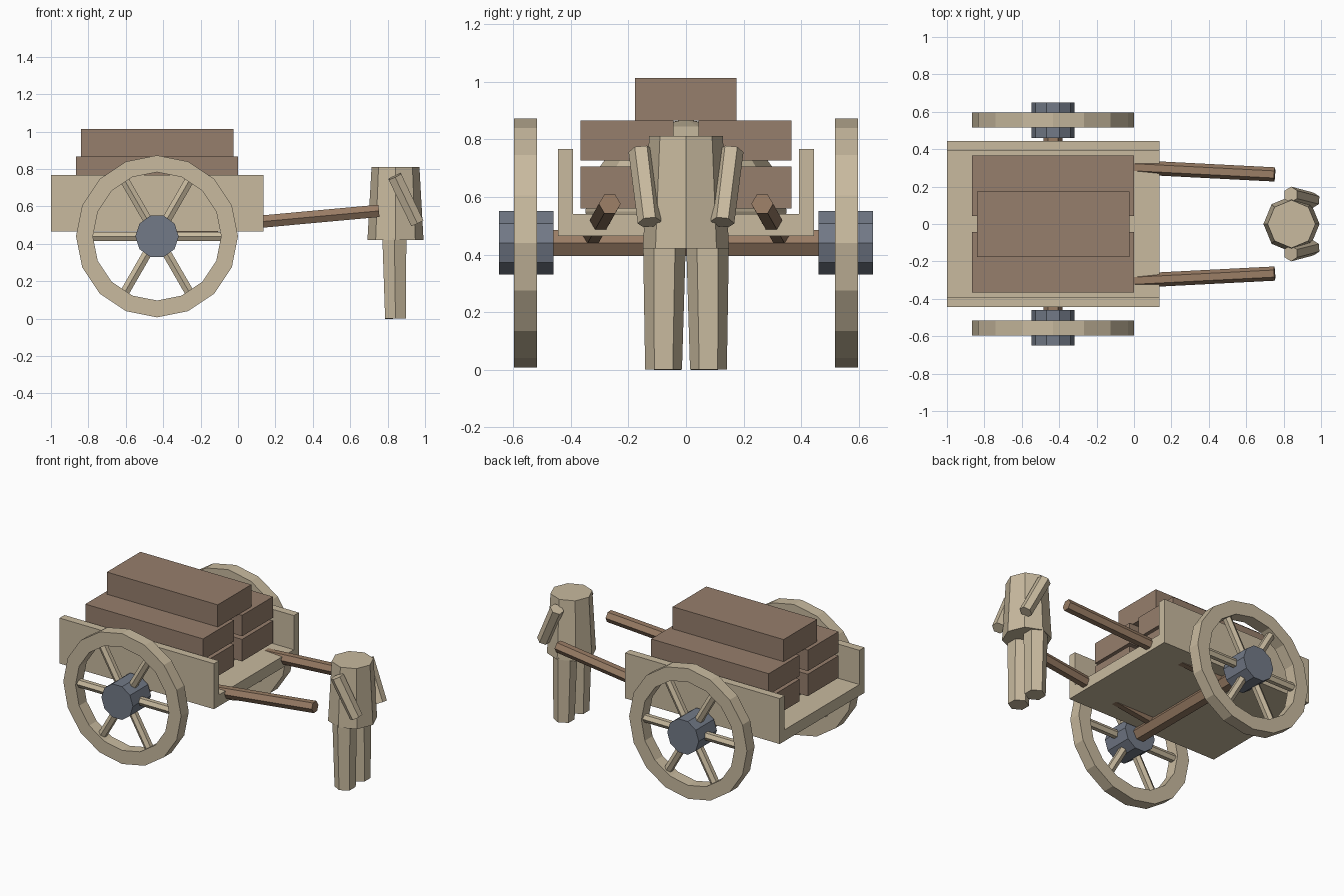
import bpy, bmesh
from math import cos, sin, pi
from mathutils import Vector, Matrix

if "Cube" in bpy.data.objects:
    bpy.data.objects.remove(bpy.data.objects["Cube"], do_unlink=True)


def material(name, rgb):
    m = bpy.data.materials.new(name)
    m.use_nodes = True
    m.diffuse_color = (*rgb, 1)
    bsdf = next(n for n in m.node_tree.nodes if n.type == 'BSDF_PRINCIPLED')
    bsdf.inputs["Base Color"].default_value = (*rgb, 1)
    bsdf.inputs["Roughness"].default_value = 0.9
    return m


TAN = material("pale_wood", (0.58, 0.49, 0.345))
BROWN = material("crate_brown", (0.305, 0.21, 0.15))
POLE = material("pole_brown", (0.32, 0.205, 0.13))
SLATE = material("hub_slate", (0.17, 0.195, 0.245))


def finish(name, bm, mat):
    bmesh.ops.recalc_face_normals(bm, faces=bm.faces)
    mesh = bpy.data.meshes.new(name)
    bm.to_mesh(mesh)
    bm.free()
    mesh.materials.append(mat)
    ob = bpy.data.objects.new(name, mesh)
    bpy.context.collection.objects.link(ob)
    return ob


def box(name, x, y, z, mat):
    """Box from (min, max) ranges on each axis."""
    bm = bmesh.new()
    lo, hi = Vector((x[0], y[0], z[0])), Vector((x[1], y[1], z[1]))
    mid = Matrix.Translation((lo + hi) / 2)
    bmesh.ops.create_cube(bm, size=1, matrix=mid @ Matrix.Diagonal((*(hi - lo), 1)))
    return finish(name, bm, mat)


def rod(name, a, b, r1, r2, sides, hint, mat):
    """Tapered prism from a to b, with one corner pointing towards hint."""
    a, b = Vector(a), Vector(b)
    d = (b - a).normalized()
    u = Vector(hint)
    u = (u - d * u.dot(d)).normalized()
    v = d.cross(u)
    bm = bmesh.new()
    rings = []
    for c, r in ((a, r1), (b, r2)):
        rings.append([bm.verts.new(c + r * (u * cos(2 * pi * i / sides) + v * sin(2 * pi * i / sides)))
                      for i in range(sides)])
    for i in range(sides):
        j = (i + 1) % sides
        bm.faces.new((rings[0][i], rings[0][j], rings[1][j], rings[1][i]))
    for ring in rings:
        bm.faces.new(ring)
    return finish(name, bm, mat)


def rim(name, centre, outer, inner, half, sides, mat):
    """Flat-sided wheel rim around the y axis."""
    profile = ((outer, -half), (outer, half), (inner, half), (inner, -half))
    bm = bmesh.new()
    loops = []
    for i in range(sides):
        t = 2 * pi * i / sides
        loops.append([bm.verts.new(centre + Vector((r * cos(t), y, r * sin(t)))) for r, y in profile])
    for i in range(sides):
        p, q = loops[i], loops[(i + 1) % sides]
        for k in range(4):
            n = (k + 1) % 4
            bm.faces.new((p[k], p[n], q[n], q[k]))
    return finish(name, bm, mat)


# Cart bed
BED = (-1.0, 0.135)
box("cart_floor", BED, (-0.445, 0.445), (0.465, 0.54), TAN)

# Axle
AX, AZ = -0.433, 0.44
rod("axle", (AX, -0.48, AZ), (AX, 0.48, AZ), 0.052, 0.052, 6, (1, 0, 0), POLE)

# Paired parts: sides, wheels, poles, crates, limbs
for side, s in (("left", 1), ("right", -1)):
    def span(a, b):
        return tuple(sorted((s * a, s * b)))

    box(f"{side}_side_board", BED, span(0.393, 0.445), (0.54, 0.767), TAN)

    # Wheel
    c = Vector((AX, s * 0.557, AZ))
    rim(f"{side}_wheel_rim", c, 0.433, 0.343, 0.04, 16, TAN)
    rod(f"{side}_hub", (AX, s * 0.46, AZ), (AX, s * 0.65, AZ), 0.116, 0.116, 10, (1, 0, 0), SLATE)
    for i in range(6):
        d = Vector((cos(i * pi / 3), 0, sin(i * pi / 3)))
        rod(f"{side}_spoke_{i + 1}", c + d * 0.08, c + d * 0.35, 0.028, 0.028, 6, (0, 1, 0), TAN)

    # Pull pole
    rod(f"{side}_pole", (-0.42, s * 0.325, 0.469), (0.752, s * 0.265, 0.576),
        0.038, 0.038, 6, (0, 1, 0), POLE)

    # Crates, two layers
    box(f"{side}_lower_crate", (-0.865, 0), span(0.043, 0.367), (0.56, 0.706), BROWN)
    box(f"{side}_upper_crate", (-0.865, 0), span(0.043, 0.367), (0.727, 0.866), BROWN)

    # Figure limbs
    rod(f"{side}_leg", (0.842, s * 0.078, 0), (0.836, s * 0.075, 0.43),
        0.064, 0.074, 6, (0, 1, 0), TAN)
    rod(f"{side}_arm", (0.838, s * 0.157, 0.76), (0.958, s * 0.127, 0.512),
        0.043, 0.041, 6, (0, 1, 0), TAN)

# Top crate
box("top_crate", (-0.84, -0.025), (-0.177, 0.175), (0.866, 1.013), BROWN)

# Heaped load under the crates
bm = bmesh.new()
bmesh.ops.create_uvsphere(bm, u_segments=10, v_segments=8, radius=1,
                          matrix=Matrix.Translation((-0.433, 0, 0.55)) @ Matrix.Diagonal((0.38, 0.35, 0.32, 1)))
bmesh.ops.bisect_plane(bm, geom=bm.verts[:] + bm.edges[:] + bm.faces[:],
                       plane_co=(0, 0, 0.535), plane_no=(0, 0, -1), clear_outer=True)
finish("heaped_load", bm, TAN)

# Figure torso
rod("torso", (0.842, 0, 0.42), (0.842, 0, 0.812), 0.15, 0.128, 8, (1, 0, 0), TAN)
